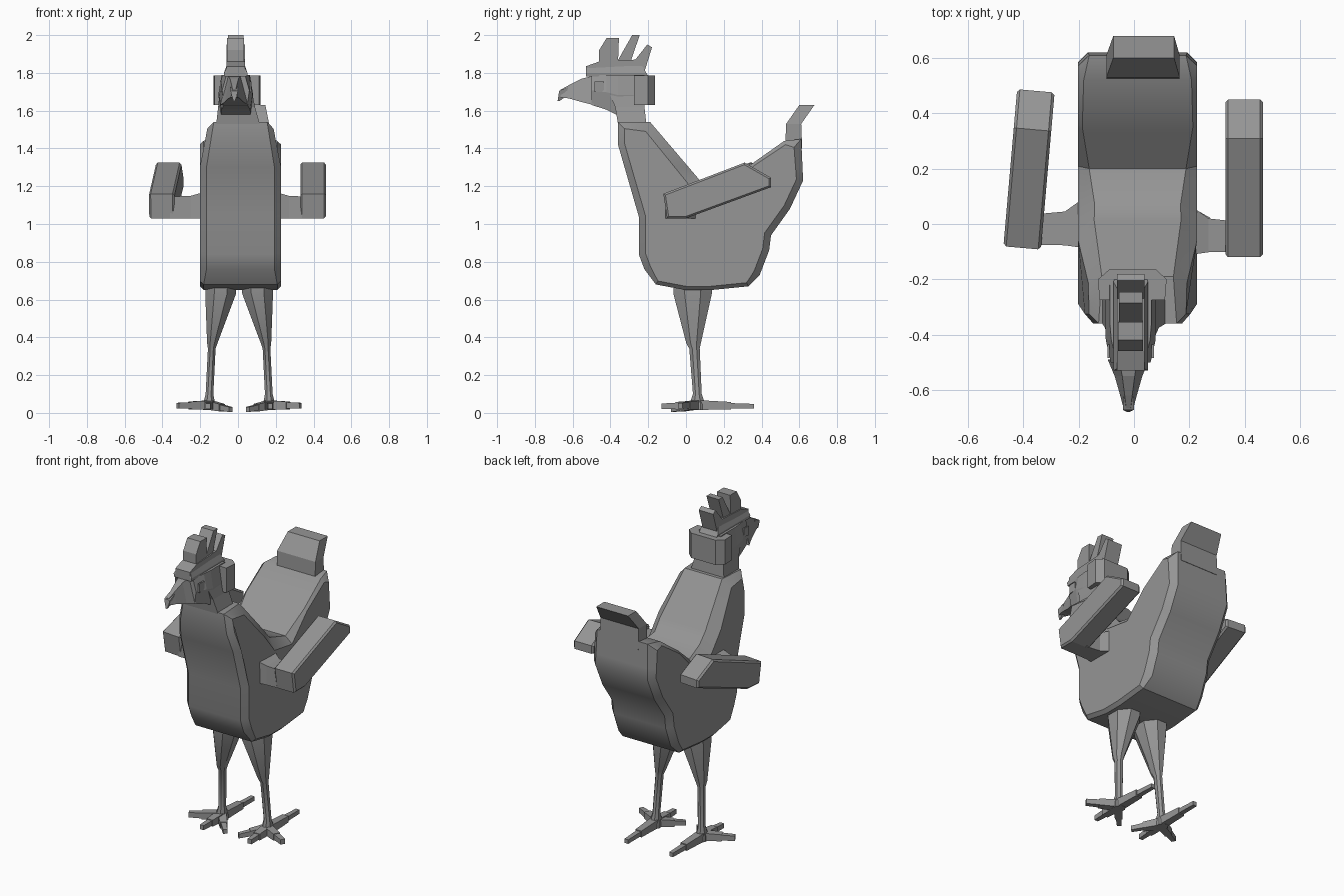
import bpy, bmesh, math
from mathutils import Vector, Matrix

if "Cube" in bpy.data.objects:
    bpy.data.objects.remove(bpy.data.objects["Cube"])

grey = bpy.data.materials.new("plain_grey")
grey.diffuse_color = (0.3, 0.3, 0.3, 1)
grey.use_nodes = True
grey.node_tree.nodes["Principled BSDF"].inputs["Base Color"].default_value = grey.diffuse_color


def finish(name, bm, smooth=None):
    bmesh.ops.recalc_face_normals(bm, faces=bm.faces)
    me = bpy.data.meshes.new(name)
    bm.to_mesh(me)
    bm.free()
    me.materials.append(grey)
    ob = bpy.data.objects.new(name, me)
    bpy.context.collection.objects.link(ob)
    if smooth:
        bpy.ops.object.select_all(action='DESELECT')
        ob.select_set(True)
        bpy.context.view_layer.objects.active = ob
        bpy.ops.object.shade_smooth_by_angle(angle=math.radians(smooth))
    return ob


def skin(rings):
    """Skin through rings of points and cap both ends."""
    bm = bmesh.new()
    vs = [[bm.verts.new(p) for p in r] for r in rings]
    n = len(vs[0])
    for r, s in zip(vs, vs[1:]):
        for i in range(n):
            j = (i + 1) % n
            bm.faces.new((r[i], r[j], s[j], s[i]))
    bm.faces.new(vs[0])
    bm.faces.new(vs[-1][::-1])
    return bm


def loft(name, rings, smooth=None):
    return finish(name, skin(rings), smooth)


def inset(profile, dists):
    """Clockwise profile moved inwards with mitred corners."""
    out, n = [], len(profile)
    for i in range(n):
        p, a, b = (Vector(profile[k % n]) for k in (i, i - 1, i + 1))
        d0, d1 = (p - a).normalized(), (b - p).normalized()
        n0, n1 = Vector((d0.y, -d0.x)), Vector((d1.y, -d1.x))
        out.append(p + (n0 + n1) * (dists[i] / max(0.5, 1 + n0.dot(n1))))
    return out


def prism(profile, half, cx=0.0, chamfer=None):
    """Side profile of (y, z) points extruded along x, with chamfered rims."""
    if not chamfer:
        return skin([[(cx + s * half, y, z) for y, z in profile] for s in (-1, 1)])
    inner = inset(profile, chamfer)
    rings = []
    for s in (-1, 1):
        cap = [(cx + s * half, y, z) for y, z in inner]
        rim = [(cx + s * (half - c), y, z) for (y, z), c in zip(profile, chamfer)]
        rings += [cap, rim] if s < 0 else [rim, cap]
    return skin(rings)


def rect(x0, x1, y0, y1, z0, z1=None):
    """Horizontal rectangle; z0 at its front edge and z1 at its back edge."""
    z1 = z0 if z1 is None else z1
    return [(x0, y0, z0), (x1, y0, z0), (x1, y1, z1), (x0, y1, z1)]


def octagon(cx, cy, rx, ry, z):
    return [(cx + rx * math.cos(a), cy + ry * math.sin(a), z)
            for a in (math.radians(22.5 + 45 * k) for k in range(8))]


# Body, narrowing towards the neck
CX = 0.013
body_profile = [(-0.36, 1.54), (-0.19, 1.54), (0.07, 1.235), (0.20, 1.20), (0.35, 1.32),
                (0.52, 1.44), (0.61, 1.45), (0.62, 1.23), (0.55, 1.08), (0.45, 0.94),
                (0.44, 0.86), (0.39, 0.73), (0.33, 0.67), (0.13, 0.65), (0.0, 0.65),
                (-0.16, 0.68), (-0.22, 0.76), (-0.25, 0.84), (-0.25, 1.04), (-0.36, 1.42)]
chamfers = [0.035, 0.05, 0.06, 0.04, 0.015, 0.02, 0.04] + [0.035] * 5 + [0.02] * 4 + [0.035] * 4
bm = prism(body_profile, 0.215, CX, chamfers)
bmesh.ops.bisect_plane(bm, geom=bm.verts[:] + bm.edges[:] + bm.faces[:],
                       plane_co=(0, 0, 1.3), plane_no=(0, 0, 1))
for v in bm.verts:
    if v.co.z > 1.3 and v.co.y < 0.1:
        v.co.x = CX + (v.co.x - CX) * (1 - 0.9 * (v.co.z - 1.3))
finish("body", bm, 35)

# Tail block and raked tail feather
loft("tail", [rect(-0.10, 0.165, 0.525, 0.615, 1.40), rect(-0.10, 0.165, 0.53, 0.61, 1.53),
              rect(-0.075, 0.145, 0.60, 0.68, 1.63)])

# Wings with shoulder stubs; the left wing is turned slightly outwards
wing_profile = [(-0.12, 1.16), (0.31, 1.325), (0.45, 1.245), (0.45, 1.195), (0.0, 1.03),
                (-0.10, 1.03)]
finish("right_wing", prism(wing_profile, 0.068, 0.398, [0.01] * 6))
left = prism(wing_profile, 0.068, 0.0, [0.01] * 6)
bmesh.ops.transform(left, verts=left.verts, matrix=Matrix.Translation((-0.394, 0.033, 0))
                    @ Matrix.Rotation(math.radians(-5), 4, 'Z'))
finish("left_wing", left)


def shoulder(name, xs, y):
    rings = []
    for x, grow in zip(xs, (0.06, 0.01, 0.0)):
        y0, y1, z0, z1 = y - 0.055 - grow * 0.2, y + 0.055 + grow, 1.03, 1.145 + grow * 0.4
        rings.append([(x, y0, z0), (x, y1, z0), (x, y1, z1), (x, y0, z1)])
    loft(name, rings)


shoulder("right_shoulder", (0.20, 0.27, 0.36), -0.045)
shoulder("left_shoulder", (-0.18, -0.25, -0.36), -0.02)

# Head: neck, skull and a tapering hooked beak
HX = -0.012
loft("neck", [rect(-0.115, 0.115, -0.36, -0.21, 1.53), rect(-0.105, 0.09, -0.375, -0.22, 1.62),
              rect(-0.095, 0.07, -0.42, -0.22, 1.72)])


def slice_y(y, w, z0, z1, wt):
    return [(HX - w * 0.85, y, z0), (HX + w * 0.85, y, z0), (HX + w, y, (z0 + z1) / 2),
            (HX + wt, y, z1), (HX - wt, y, z1), (HX - w, y, (z0 + z1) / 2)]


loft("skull", [slice_y(-0.22, 0.09, 1.58, 1.79, 0.075), slice_y(-0.36, 0.092, 1.575, 1.79, 0.075),
               slice_y(-0.42, 0.09, 1.605, 1.79, 0.07), slice_y(-0.50, 0.072, 1.63, 1.785, 0.05)])
BX = -0.02
loft("beak", [[(BX - w, y, z0), (BX + w, y, z0), (BX + w * 0.45, y, z1), (BX - w * 0.45, y, z1)]
              for y, w, z0, z1 in ((-0.49, 0.075, 1.63, 1.785), (-0.55, 0.05, 1.645, 1.77),
                                   (-0.62, 0.03, 1.665, 1.735), (-0.665, 0.018, 1.67, 1.71))])
loft("beak_hook", [rect(BX - 0.02, BX + 0.02, -0.672, -0.625, 1.705, 1.725),
                   rect(BX - 0.014, BX + 0.014, -0.675, -0.63, 1.68),
                   rect(BX - 0.004, BX + 0.004, -0.68, -0.67, 1.65)])

# Cheek feathers wrapping round the back of the head
cheek = [(-0.125, -0.275), (0.112, -0.275), (0.118, -0.20), (0.08, -0.165),
         (-0.09, -0.165), (-0.13, -0.20)]
loft("cheek_feathers", [[(x, y, z) for x, y in cheek] for z in (1.63, 1.785)])

# Brow cap and comb
loft("brow", [rect(HX - 0.06, HX + 0.06, -0.53, -0.20, 1.78, 1.785),
              rect(HX - 0.062, HX + 0.062, -0.53, -0.21, 1.80, 1.80),
              rect(HX - 0.045, HX + 0.045, -0.52, -0.24, 1.835, 1.85)])
comb_parts = {
    "comb_base": ([(-0.53, 1.80), (-0.53, 1.835), (-0.46, 1.86), (-0.27, 1.87), (-0.21, 1.80)], 0.05),
    "comb_front": ([(-0.46, 1.85), (-0.46, 1.92), (-0.42, 1.985), (-0.355, 1.985), (-0.36, 1.85)], 0.045),
    "comb_middle": ([(-0.37, 1.85), (-0.285, 2.0), (-0.245, 2.0), (-0.30, 1.84)], 0.042),
    "comb_back": ([(-0.30, 1.83), (-0.205, 1.95), (-0.18, 1.935), (-0.225, 1.79)], 0.05)}
for name, (profile, half) in comb_parts.items():
    finish(name, prism(profile, half, HX))

# Eyes as thin plates on the skull sides
for side, label in ((1, "right"), (-1, "left")):
    finish(label + "_eye", prism([(-0.485, 1.70), (-0.435, 1.70), (-0.435, 1.755),
                                  (-0.485, 1.755)], 0.004, HX + side * 0.08))


# Legs and feet
def toe(name, start, tip, w0, w1, h0, h1):
    start, tip = Vector(start), Vector(tip)
    d = (tip - start).normalized()
    s = Vector((-d.y, d.x, 0)).normalized()
    rings = []
    for t, w, h in ((0, w0, h0), (0.6, (w0 + w1) / 2, (h0 + h1) / 2),
                    (0.6, w1, h1), (1, w1 * 0.8, h1 * 0.9)):
        p = start.lerp(tip, t)
        rings.append([p + s * (w * a) + Vector((0, 0, h * b))
                      for a, b in ((-1, -1), (1, -1), (1, 1), (-1, 1))])
    loft(name, rings)


for side, label in ((1, "right"), (-1, "left")):
    def X(x):
        return 0.006 + side * x
    loft(label + "_leg", [octagon(X(cx), cy, rx, ry, z) for cx, cy, rx, ry, z in (
        (0.095, 0.035, 0.09, 0.11, 0.70), (0.098, 0.035, 0.088, 0.11, 0.63),
        (0.142, 0.04, 0.03, 0.042, 0.37), (0.145, 0.045, 0.022, 0.03, 0.34),
        (0.157, 0.06, 0.022, 0.025, 0.10), (0.159, 0.06, 0.035, 0.045, 0.045),
        (0.159, 0.06, 0.035, 0.045, 0.015))], 30)
    base = (X(0.159), 0.055, 0.042)
    toe(label + "_back_toe", base, (X(0.155), 0.36, 0.035), 0.026, 0.016, 0.026, 0.014)
    toe(label + "_front_toe", base, (X(0.165), -0.13, 0.035), 0.026, 0.016, 0.024, 0.016)
    toe(label + "_outer_toe", base, (X(0.325), -0.03, 0.038), 0.026, 0.017, 0.024, 0.017)
    toe(label + "_inner_toe", base, (X(0.045), -0.07, 0.018), 0.026, 0.016, 0.024, 0.015)
